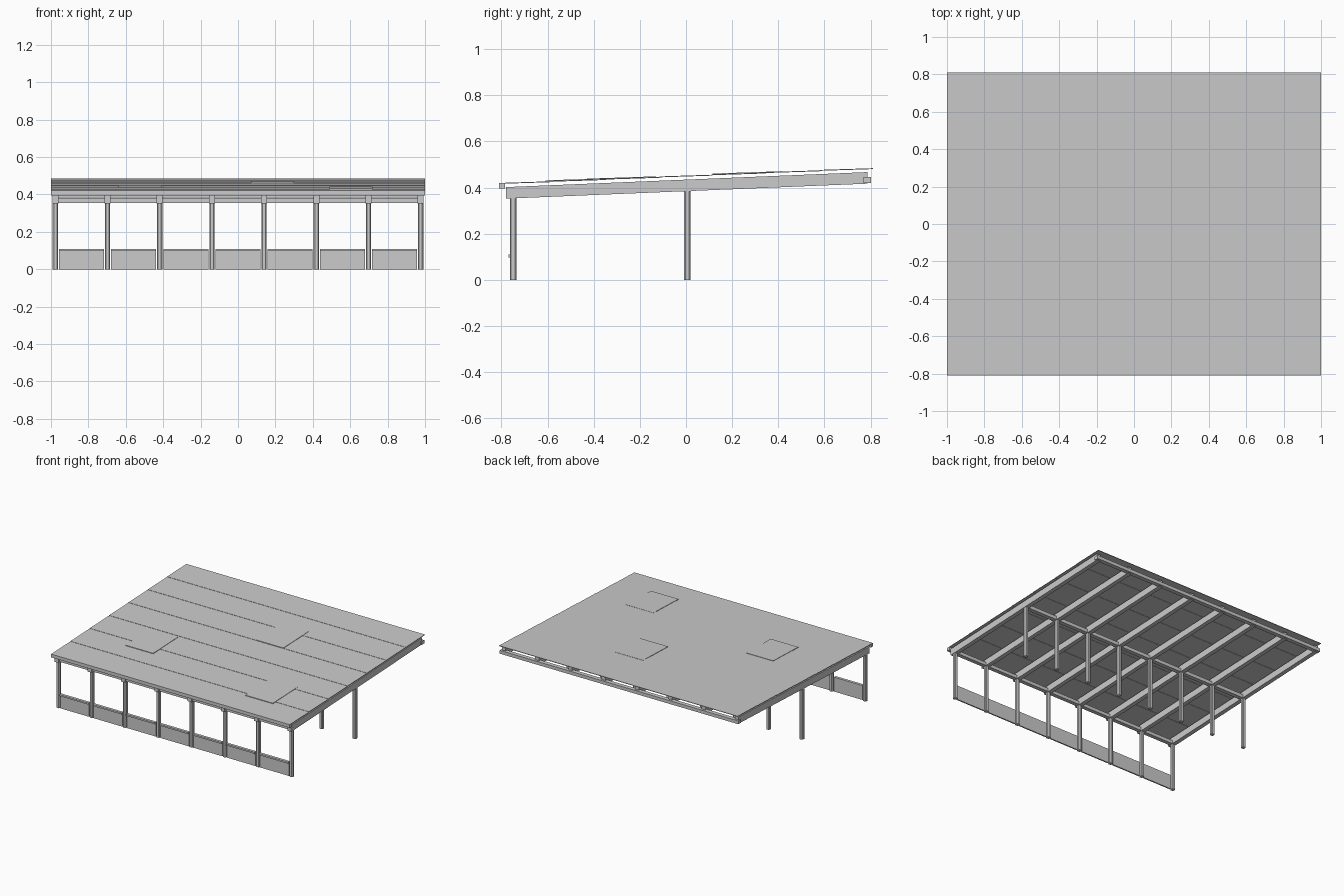
import bpy
import bmesh
from mathutils import Matrix, Vector

cube = bpy.data.objects.get("Cube")
if cube:
    bpy.data.objects.remove(cube, do_unlink=True)

grey = bpy.data.materials.new("light grey")
grey.use_nodes = True
grey.diffuse_color = (0.6, 0.6, 0.6, 1)
grey.node_tree.nodes["Principled BSDF"].inputs["Base Color"].default_value = (0.6, 0.6, 0.6, 1)


def finish(name, bm):
    bmesh.ops.recalc_face_normals(bm, faces=bm.faces)
    mesh = bpy.data.meshes.new(name)
    bm.to_mesh(mesh)
    bm.free()
    mesh.materials.append(grey)
    obj = bpy.data.objects.new(name, mesh)
    bpy.context.collection.objects.link(obj)
    return obj


def box(name, x, y, z):
    """Box from (low, high) pairs on each axis."""
    bm = bmesh.new()
    size = Vector((x[1] - x[0], y[1] - y[0], z[1] - z[0]))
    centre = Vector((sum(x), sum(y), sum(z))) / 2
    bmesh.ops.create_cube(bm, size=1, matrix=Matrix.Translation(centre) @ Matrix.Diagonal(size).to_4x4())
    return finish(name, bm)


def sloped(name, x, y, z_front, z_back, depth):
    """Box sheared along y; z_front and z_back are the top heights."""
    bm = bmesh.new()
    loop = [(y[0], z_front - depth), (y[1], z_back - depth), (y[1], z_back), (y[0], z_front)]
    face = bm.faces.new([bm.verts.new((x[0], py, pz)) for py, pz in loop])
    new = bmesh.ops.extrude_face_region(bm, geom=[face])["geom"]
    bmesh.ops.translate(bm, vec=(x[1] - x[0], 0, 0), verts=[v for v in new if isinstance(v, bmesh.types.BMVert)])
    return finish(name, bm)


def post(name, x, y, height):
    """Square post with chamfered long edges."""
    obj = box(name, (x - 0.014, x + 0.014), (y - 0.014, y + 0.014), (0, height))
    bm = bmesh.new()
    bm.from_mesh(obj.data)
    upright = [e for e in bm.edges if abs(e.verts[0].co.z - e.verts[1].co.z) > 0.1]
    bmesh.ops.bevel(bm, geom=upright, offset=0.006, segments=1, affect="EDGES")
    bm.to_mesh(obj.data)
    bm.free()


def roof_z(y):
    return 0.417 + 0.066 * (y + 0.81) / 1.62


# Posts and rafters, one pair of posts per frame
spacing = 0.279
frames = [(i - 3.5) * spacing for i in range(8)]
for x in frames:
    post("front_post", x, -0.75, 0.36)
    post("middle_post", x, 0.006, 0.39)
    sloped("rafter", (x - 0.016, x + 0.016), (-0.78, 0.787), 0.402, 0.467, 0.05)

# Horizontal beams and eaves rail
box("front_beam", (-0.993, 0.993), (-0.765, -0.735), (0.355, 0.38))
box("middle_beam", (-0.993, 0.993), (-0.01, 0.022), (0.384, 0.41))
box("back_beam", (-1, 1), (0.77, 0.802), (0.42, 0.445))
box("eaves_rail", (-1, 1), (-0.81, -0.785), (0.395, 0.417))

# Low wall panels with a top rail between front posts
for a, b in zip(frames, frames[1:]):
    span = (a + 0.019, b - 0.019)
    box("wall_panel", span, (-0.758, -0.748), (0, 0.1))
    box("wall_rail", span, (-0.769, -0.748), (0.097, 0.109))

# Overlapping roof sheets
rows = 7
depth = 1.62 / rows
for i in range(rows):
    y0 = -0.81 + i * depth
    y1 = y0 + depth
    sloped("roof_sheet", (-1, 1), (y0, y1), roof_z(y0) + 0.003, roof_z(y1) + 0.001, 0.004)

# Raised roof lights
for x0, y0 in ((-0.64, -0.43), (0.07, 0.115), (0.49, -0.61)):
    y1 = y0 + 0.3
    sloped("roof_light", (x0, x0 + 0.23), (y0, y1), roof_z(y0) + 0.006, roof_z(y1) + 0.004, 0.005)
